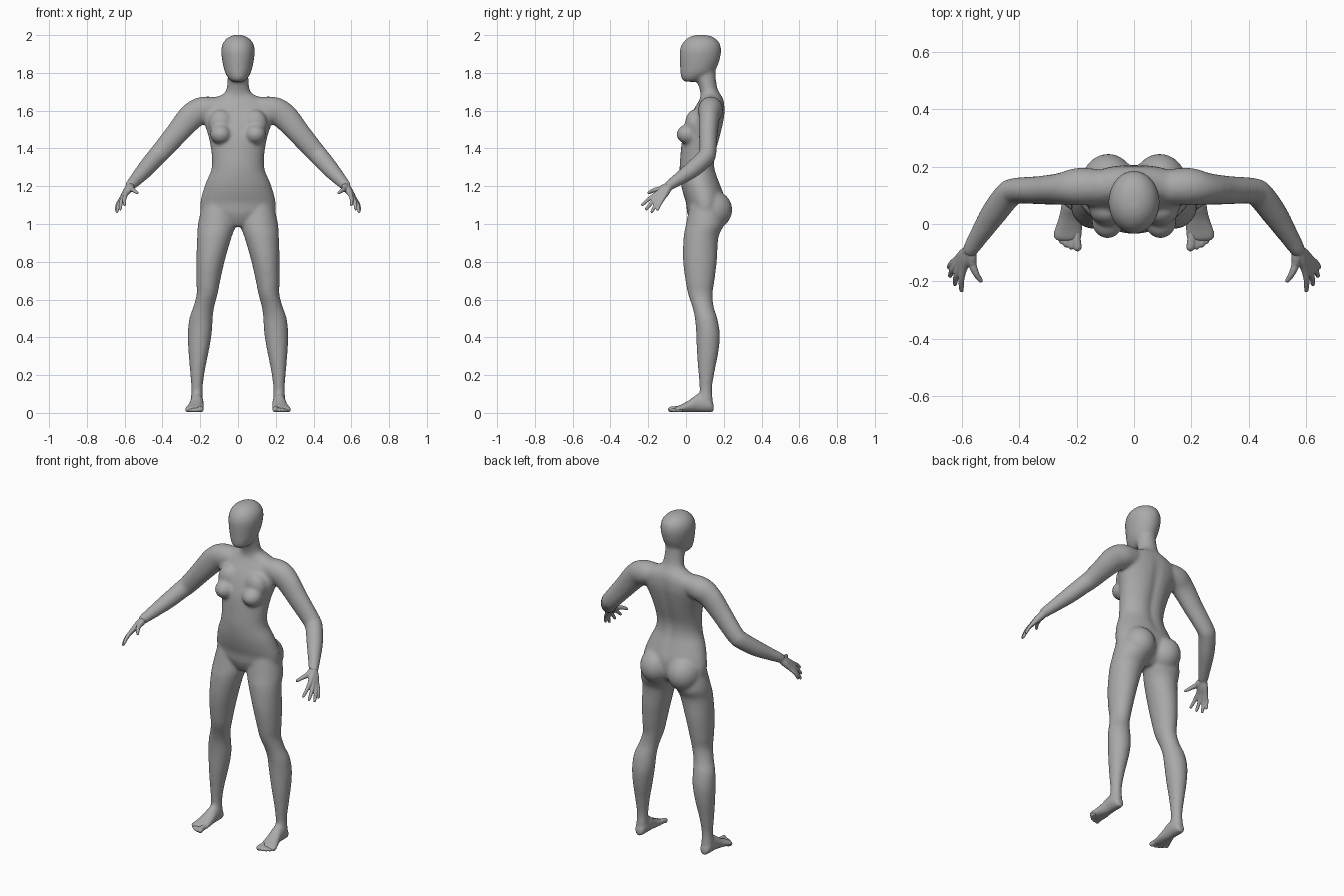
import bpy, bmesh, math
from mathutils import Vector, Matrix

skin = bpy.data.materials.new("matte grey")
skin.diffuse_color = (0.4, 0.4, 0.4, 1)


def spline(rows, steps=5):
    """Smooth in-between rows through the given ones (Catmull-Rom)."""
    pts = [Vector(r) for r in rows]
    out = []
    for i in range(len(pts) - 1):
        p0, p1, p2, p3 = pts[max(i - 1, 0)], pts[i], pts[i + 1], pts[min(i + 2, len(pts) - 1)]
        for k in range(steps):
            t = k / steps
            out.append(p1 + 0.5 * t * (p2 - p0 + t * (2 * p0 - 5 * p1 + 4 * p2 - p3
                       + t * (3 * (p1 - p2) + p3 - p0))))
    return out + [pts[-1]]


def loft(bm, rows, side=1, axis=None, ref=(0, 1, 0), groove=None):
    """Skin of ellipses; a row is x, y, z, radius across, radius along ref."""
    rows = spline(rows)
    n, rings = 28, []
    for i, r in enumerate(rows):
        c = Vector(r[:3])
        if axis:
            d = Vector(axis)
        else:
            d = (Vector(rows[min(i + 1, len(rows) - 1)][:3]) - Vector(rows[max(i - 1, 0)][:3])).normalized()
        u = d.cross(Vector(ref)).normalized()
        v = u.cross(d).normalized()
        ring = []
        for k in range(n):
            a = 2 * math.pi * k / n
            p = c + u * math.cos(a) * max(r[3], 0.002) + v * math.sin(a) * max(r[4], 0.002)
            if groove and p.y > c.y:
                p.y -= groove(p)
            ring.append(bm.verts.new((p.x * side, p.y, p.z)))
        rings.append(ring)
    for a, b in zip(rings, rings[1:]):
        for k in range(n):
            bm.faces.new((a[k], a[(k + 1) % n], b[(k + 1) % n], b[k]))
    bm.faces.new(rings[0])
    bm.faces.new(rings[-1])


def upright(bm, rows, side=1, groove=None):
    """Loft of level slices; a row is z, x min, x max, y front, y back."""
    loft(bm, [((a + b) / 2, (f + k) / 2, z, (b - a) / 2, (k - f) / 2) for z, a, b, f, k in rows],
         side, (0, 0, 1), groove=groove)


def ball(bm, centre, radii):
    m = Matrix.Translation(centre) @ Matrix.Diagonal((*radii, 1))
    bmesh.ops.create_uvsphere(bm, u_segments=32, v_segments=20, radius=1, matrix=m)


def finish(bm, name, voxel, rounds):
    """Fuse the overlapping forms into one soft skin."""
    bmesh.ops.recalc_face_normals(bm, faces=bm.faces)
    me = bpy.data.meshes.new(name)
    bm.to_mesh(me)
    bm.free()
    me.materials.append(skin)
    ob = bpy.data.objects.new(name, me)
    bpy.context.collection.objects.link(ob)
    for p in me.polygons:
        p.use_smooth = True
    rm = ob.modifiers.new("fuse", 'REMESH')
    rm.mode, rm.voxel_size, rm.use_smooth_shade = 'VOXEL', voxel, True
    sm = ob.modifiers.new("soften", 'SMOOTH')
    sm.factor, sm.iterations = 0.5, rounds


body = bmesh.new()

# torso and neck: z, half width, front, back, with a groove along the spine
torso = [(.985, .04, .04, .14), (1.02, .12, .02, .18), (1.06, .19, .006, .2), (1.11, .2, 0, .205),
         (1.16, .19, -.015, .2), (1.22, .17, -.028, .18), (1.29, .141, -.034, .158),
         (1.36, .139, -.03, .158), (1.45, .153, -.02, .182), (1.52, .175, 0, .198),
         (1.58, .195, .025, .207), (1.63, .185, .055, .205), (1.665, .13, .074, .195),
         (1.69, .076, .076, .18), (1.72, .06, .07, .166), (1.78, .055, .05, .157), (1.83, .05, .05, .155)]


def spine(p):
    fade = max(0, 1 - ((p.z - 1.4) / .26) ** 2)
    return .014 * fade * math.exp(-(p.x / .03) ** 2)


upright(body, [(z, -w, w, f, b) for z, w, f, b in torso], groove=spine)

# head
head = [(1.753, .03, -.008, .06), (1.77, .05, -.024, .1), (1.80, .068, -.03, .145),
        (1.84, .079, -.032, .168), (1.88, .086, -.034, .181), (1.92, .089, -.033, .186),
        (1.955, .081, -.02, .179), (1.98, .062, .003, .158), (1.995, .038, .03, .13), (2.001, .015, .055, .1)]
upright(body, [(z, -w, w, f, b) for z, w, f, b in head])

# leg: z, inner, outer, front, back
leg = [(1.1, .02, .19, .02, .19), (1.0, .012, .212, 0, .2), (.93, .034, .216, -.013, .172),
       (.81, .069, .221, -.016, .164), (.7, .094, .221, -.003, .151), (.63, .108, .219, .011, .141),
       (.56, .126, .237, .034, .147), (.5, .134, .258, .047, .166), (.42, .139, .266, .054, .179),
       (.33, .154, .263, .057, .173), (.22, .176, .254, .065, .152), (.13, .187, .247, .072, .138),
       (.07, .186, .25, .068, .142), (.03, .19, .248, .07, .14)]

# foot: y, x, half width, top
foot = [(.147, .218, .02, .045), (.13, .218, .031, .075), (.1, .218, .035, .095), (.06, .218, .036, .1),
        (.02, .222, .042, .07), (-.02, .228, .051, .047), (-.045, .231, .051, .036), (-.062, .23, .044, .027)]

# arm: x, y, z, thickness up, thickness deep
arm = [(.10, .128, 1.612, .06, .06), (.19, .13, 1.603, .07, .066), (.25, .123, 1.565, .07, .056),
       (.32, .118, 1.485, .061, .05), (.41, .116, 1.38, .053, .045), (.44, .1, 1.348, .05, .047),
       (.49, .035, 1.29, .045, .045), (.54, -.042, 1.235, .035, .034), (.567, -.085, 1.206, .029, .028),
       (.577, -.1, 1.192, .025, .025)]

for s in (1, -1):
    upright(body, leg, s)
    loft(body, [(x, y, (t + .003) / 2, w, (t - .003) / 2) for y, x, w, t in foot],
         s, (0, -1, 0), (0, 0, 1))
    loft(body, arm, s)
    ball(body, (s * .092, .01, 1.475), (.056, .06, .052))        # bust
    ball(body, (s * .09, .045, 1.53), (.065, .05, .075))         # upper chest
    ball(body, (s * .09, .135, 1.075), (.096, .11, .105))        # seat
finish(body, "body", .008, 12)

# fingers and thumb: knuckle, tip, knuckle radius, tip radius
fingers = [((.594, -.157, 1.158), (.601, -.236, 1.098), .013, .008),
           ((.605, -.147, 1.146), (.625, -.214, 1.075), .013, .008),
           ((.612, -.134, 1.139), (.643, -.184, 1.06), .013, .008),
           ((.615, -.12, 1.138), (.648, -.153, 1.072), .012, .0075),
           ((.563, -.14, 1.185), (.531, -.203, 1.163), .015, .008)]
# toes: x start, x tip, y tip, radius
toes = [(.2, .197, -.093, .015), (.22, .219, -.087, .011), (.236, .237, -.079, .011),
        (.25, .253, -.067, .010), (.262, .268, -.051, .010)]
wrist = Vector((.571, -.09, 1.2))

for s, label in ((1, "left"), (-1, "right")):
    hand = bmesh.new()
    for knuckle, tip, rk, rt in fingers:
        k, t = Vector(knuckle), Vector(tip)
        mid = (k + t) / 2 + Vector((.004, 0, .004))
        rows = [(*wrist, .02, .02), (*((wrist + k) / 2), .019, .019), (*k, rk, rk),
                (*mid, (rk + rt) / 2, (rk + rt) / 2), (*k.lerp(t, .93), rt, rt), (*t, .004, .004)]
        loft(hand, rows, s, ref=(0.3, 1, 0.2))
    ball(hand, (s * .571, -.09, 1.2), (.024, .024, .024))
    finish(hand, label + "_hand", .004, 4)

    toe_set = bmesh.new()
    for x0, x1, y, r in toes:
        z = r + .003
        rows = [(x0, -.02, z + .004, r, r), (x0, y + .035, z + .003, r, r),
                (x1, y + .012, z, r, r), (x1, y + .003, z, r * .75, r * .75), (x1, y - .003, z, .003, .003)]
        loft(toe_set, rows, s, (0, -1, 0), (0, 0, 1))
    finish(toe_set, label + "_toes", .004, 4)
